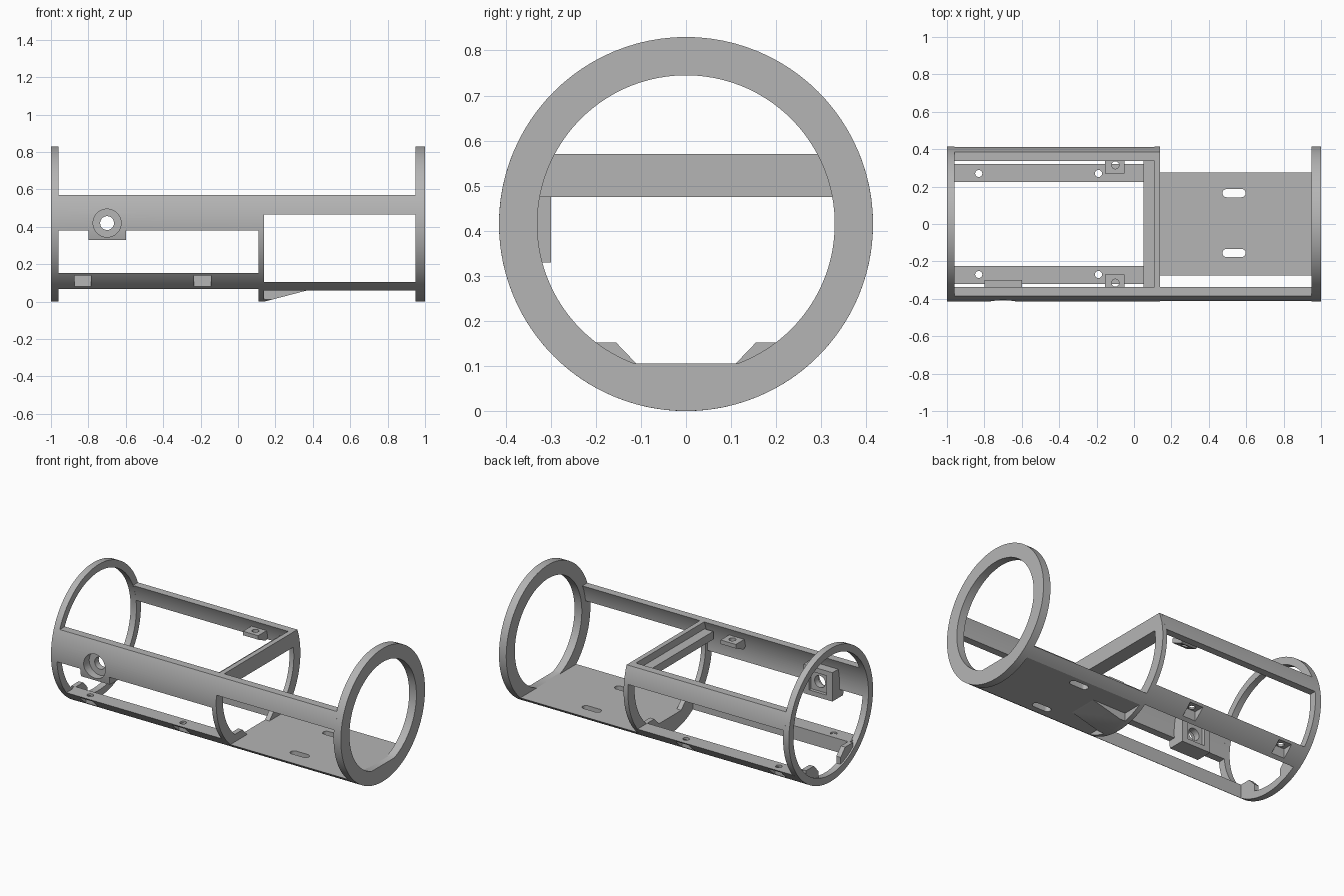
import bpy, bmesh
from math import asin, sin, cos, pi, sqrt, radians
from mathutils import Matrix

cube = bpy.data.objects.get("Cube")
if cube:
    bpy.data.objects.remove(cube)

R = 0.415        # outer radius
C = 0.415        # height of the tube axis
INNER = 0.37     # inner radius of the shell

grey = bpy.data.materials.new("plain grey")
grey.use_nodes = True
grey.diffuse_color = (0.46, 0.46, 0.46, 1)
grey.node_tree.nodes["Principled BSDF"].inputs["Base Color"].default_value = (0.46, 0.46, 0.46, 1)


def finish(name, bm):
    bmesh.ops.recalc_face_normals(bm, faces=bm.faces)
    mesh = bpy.data.meshes.new(name)
    bm.to_mesh(mesh)
    bm.free()
    mesh.materials.append(grey)
    ob = bpy.data.objects.new(name, mesh)
    bpy.context.collection.objects.link(ob)
    return ob


def prism(name, profile, x0, x1):
    """Extrude a (y, z) profile along x."""
    bm = bmesh.new()
    face = bm.faces.new([bm.verts.new((x0, y, z)) for y, z in profile])
    new = bmesh.ops.extrude_face_region(bm, geom=[face])["geom"]
    bmesh.ops.translate(bm, vec=(x1 - x0, 0, 0),
                        verts=[v for v in new if isinstance(v, bmesh.types.BMVert)])
    return finish(name, bm)


def box(name, x0, x1, y0, y1, z0, z1):
    return prism(name, [(y0, z0), (y1, z0), (y1, z1), (y0, z1)], x0, x1)


def rod(name, radius, length, axis, at):
    bm = bmesh.new()
    bmesh.ops.create_cone(bm, cap_ends=True, segments=32, radius1=radius,
                          radius2=radius, depth=length)
    turn = {"X": Matrix.Rotation(pi / 2, 4, "Y"), "Y": Matrix.Rotation(pi / 2, 4, "X"),
            "Z": Matrix.Identity(4)}[axis]
    bm.transform(Matrix.Translation(at) @ turn)
    return finish(name, bm)


def sweep(r, a0, a1, n):
    return [(r * cos(a0 + (a1 - a0) * i / n), C + r * sin(a0 + (a1 - a0) * i / n))
            for i in range(n + 1)]


def arc(r, z0, z1, side, n=14):
    """Circle points between two heights on one side."""
    return [(side * y, z) for y, z in sweep(r, asin((z0 - C) / r), asin((z1 - C) / r), n)]


def bowl(r, top):
    """Circle points from +y round the bottom to -y, below a height."""
    a = asin((top - C) / r)
    return sweep(r, a, -pi - a, 72)


def circle(r):
    return sweep(r, 0, 2 * pi, 96)[:-1]


def apply(ob, cutter, operation="DIFFERENCE"):
    mod = ob.modifiers.new("cut", "BOOLEAN")
    mod.operation, mod.solver, mod.object = operation, "EXACT", cutter
    bpy.context.view_layer.objects.active = ob
    bpy.ops.object.modifier_apply(modifier=mod.name)
    bpy.data.objects.remove(cutter)


parts = []

# Thick end ring with a flat floor and four bolt holes
ring = prism("thick_end_ring", circle(R), 0.95, 1)
opening = asin((0.105 - C) / 0.33)
apply(ring, prism("opening", sweep(0.33, opening, pi - opening, 90), 0.9, 1.1))
for y, z in ((0, 1), (0, -1), (1, 0), (-1, 0)):
    apply(ring, rod("bolt_hole", 0.019, 0.2, "X", (0.98, y * 0.377, C + z * 0.377)))
parts.append(ring)

# Thin end ring
ring = prism("thin_end_ring", circle(R), -1, -0.96)
apply(ring, prism("opening", circle(INNER), -1.1, -0.9))
parts.append(ring)

# Middle frame with sloped floor corners
frame = prism("middle_frame", bowl(R, 0.57), 0.11, 0.14)
inside = arc(0.35, 0.475, 0.152, 1, 24) + [(0.155, 0.152), (0.11, 0.105)]
inside += [(-y, z) for y, z in reversed(inside)]
apply(frame, prism("opening", inside, 0, 0.3))
parts.append(frame)
parts.append(box("crossbar_ledge", 0.05, 0.112, -0.34, 0.34, 0.475, 0.525))


# Side beams
def beam(name, z0, side, x0, x1):
    parts.append(prism(name, arc(R, z0, 0.57, side) + arc(INNER, 0.57, z0, side), x0, x1))
    return parts[-1]


front = beam("front_beam_wide", 0.38, -1, -0.97, 0.14)
beam("front_beam_narrow", 0.465, -1, 0.139, 0.96)
beam("back_beam", 0.465, 1, -0.97, 0.12)

# Bored boss on the front beam
boss = prism("front_boss", arc(R - 0.001, 0.33, 0.51, -1) + [(-0.30, 0.51), (-0.30, 0.33)],
             -0.8, -0.6)
apply(boss, box("nut_pocket", -0.76, -0.64, -0.32, -0.2, 0.36, 0.48))
for ob in (front, boss):
    apply(ob, rod("bore", 0.037, 0.5, "Y", (-0.7, -0.35, 0.42)))
    apply(ob, rod("counterbore", 0.075, 0.2, "Y", (-0.7, -0.46, 0.42)))
parts.append(boss)

# Lower rails, corner fillets and beam tabs on both sides
for side, label in ((1, "back"), (-1, "front")):
    low = C - sqrt(R * R - 0.225 ** 2)
    rail = prism(label + "_rail", arc(R, 0.152, low, side) + [(side * 0.225, 0.152)], -0.97, 0.12)
    for x in (-0.83, -0.19):
        y0, y1 = sorted((side * 0.246, side * 0.5))
        apply(rail, box("pocket", x - 0.045, x + 0.045, y0, y1, 0, 0.14))
        apply(rail, rod("screw_hole", 0.019, 0.4, "Z", (x, side * 0.27, 0.1)))
    parts.append(rail)

    fillet = [(0.23, 0.152), (0.155, 0.152), (0.11, 0.105), (0.11, 0.03), (0.23, 0.08)]
    parts.append(prism(label + "_ring_corner", [(side * y, z) for y, z in fillet], -0.99, -0.96))

    wedge = [(0.27, 0.525), (0.27, 0.5), (0.345, 0.465), (0.365, 0.475), (0.365, 0.525)]
    tab = prism(label + "_tab", [(side * y, z) for y, z in wedge], -0.155, -0.05)
    apply(tab, rod("tab_hole", 0.02, 0.4, "Z", (-0.1, side * 0.315, 0.5)))
    parts.append(tab)

# Floor plate with two rounded slots
plate = prism("floor_plate", arc(R, 0.105, 0.06, 1, 5) + arc(R, 0.06, 0.105, -1, 5), 0.13, 0.96)
for y in (0.165, -0.155):
    apply(plate, box("slot", 0.495, 0.575, y - 0.022, y + 0.022, 0, 0.2))
    for x in (0.495, 0.575):
        apply(plate, rod("slot_end", 0.022, 0.3, "Z", (x, y, 0.1)))
parts.append(plate)

# Sloped rib below the floor plate
rib = prism("floor_rib", sweep(R, -pi / 2 - 0.22, -pi / 2 + 0.22, 14)
            + [(0.09, 0.07), (-0.09, 0.07)], 0.13, 0.38)
slope = box("slope", 0.14, 0.5, -0.3, 0.3, -0.2, 0)
for v in slope.data.vertices:
    if v.co.z > -0.1:
        v.co.z = (v.co.x - 0.14) * 0.26
apply(rib, slope)
parts.append(rib)

# Smooth the round surfaces and keep the edges sharp
bpy.ops.object.select_all(action="DESELECT")
for ob in parts:
    ob.select_set(True)
bpy.context.view_layer.objects.active = parts[0]
bpy.ops.object.shade_smooth_by_angle(angle=radians(25))
